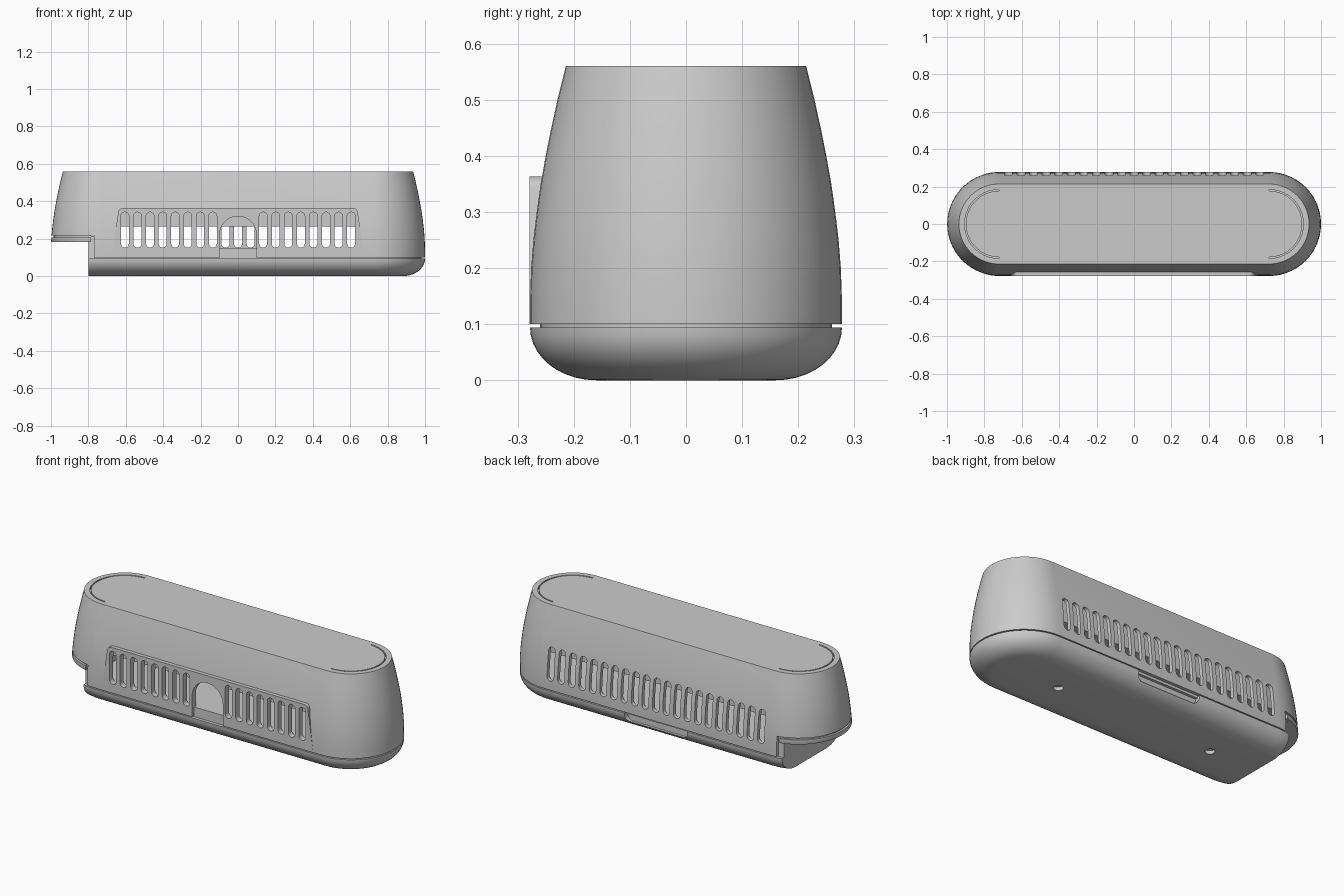
import bpy, bmesh, math

if "Cube" in bpy.data.objects:
    bpy.data.objects.remove(bpy.data.objects["Cube"])

CX = 0.722  # centres of the round ends


def finish(name, bm, helper=False):
    bmesh.ops.recalc_face_normals(bm, faces=bm.faces)
    me = bpy.data.meshes.new(name)
    bm.to_mesh(me)
    bm.free()
    ob = bpy.data.objects.new(name, me)
    bpy.context.collection.objects.link(ob)
    ob.hide_render = helper
    return ob


def loft(name, profile, helper=False, n=28):
    """Stack of stadium rings from (end radius, height) pairs."""
    bm = bmesh.new()
    rings = []
    for r, z in profile:
        ring = []
        for side in (0, 1):
            for i in range(n + 1):
                a = -math.pi / 2 + math.pi * (side + i / n)
                ring.append(bm.verts.new(((CX, -CX)[side] + r * math.cos(a), r * math.sin(a), z)))
        rings.append(ring)
    for a, b in zip(rings, rings[1:]):
        for i in range(len(a)):
            j = (i + 1) % len(a)
            bm.faces.new((a[i], a[j], b[j], b[i]))
    bm.faces.new(rings[0])
    bm.faces.new(rings[-1])
    return finish(name, bm, helper)


def prism(name, outlines, lo, hi, axis='y', helper=False):
    """Extrude flat outlines along y, or along z."""
    put = (lambda u, v, d: (u, d, v)) if axis == 'y' else (lambda u, v, d: (u, v, d))
    bm = bmesh.new()
    for pts in outlines:
        a = [bm.verts.new(put(u, v, lo)) for u, v in pts]
        b = [bm.verts.new(put(u, v, hi)) for u, v in pts]
        bm.faces.new(a)
        bm.faces.new(b)
        for i in range(len(a)):
            j = (i + 1) % len(a)
            bm.faces.new((a[i], a[j], b[j], b[i]))
    return finish(name, bm, helper)


def rect(x0, x1, v0, v1):
    return [(x0, v0), (x1, v0), (x1, v1), (x0, v1)]


def arc(cx, cy, r, a0, a1, n=10):
    return [(cx + r * math.cos(math.radians(a0 + (a1 - a0) * i / n)),
             cy + r * math.sin(math.radians(a0 + (a1 - a0) * i / n))) for i in range(n + 1)]


def slot(x, z0=0.152, z1=0.342, r=0.021):
    return arc(x, z1 - r, r, 0, 180) + arc(x, z0 + r, r, 180, 360)


def carve(ob, cutter, op='DIFFERENCE'):
    m = ob.modifiers.new("cut", 'BOOLEAN')
    m.object, m.operation, m.solver = cutter, op, 'EXACT'
    dg = bpy.context.evaluated_depsgraph_get()
    me = bpy.data.meshes.new_from_object(ob.evaluated_get(dg))
    ob.modifiers.clear()
    ob.data = me


# Cutters
helpers = []


def cutter(*args):
    ob = prism("cutter", *args, helper=True)
    helpers.append(ob)
    return ob


pitch = 0.0672
front_slots = cutter([slot(s * i * pitch) for s in (-1, 1) for i in range(2, 10)], -0.4, -0.15)
back_slots = cutter([slot(i * pitch) for i in range(-10, 11)], 0.15, 0.4)
arch = cutter([arc(0, 0.222, 0.098, 0, 180, 24) + [(-0.098, 0.09), (0.098, 0.09)]], -0.4, -0.15)
shell_notch = cutter([rect(-1.2, -0.77, 0, 0.217)], -0.5, 0.5)
base_notch = cutter([rect(-1.2, -0.8, -0.1, 0.4)], -0.5, 0.5)
end_only = cutter([rect(-1.2, -0.785, 0, 0.5)], -0.5, 0.5)
wall_only = cutter([rect(-0.8, -0.765, 0.05, 0.5)], -0.5, 0.5)
lid_grooves = cutter([arc(0.722, 0, 0.184, -90, 90, 28) + arc(0.722, 0, 0.177, 90, -90, 28),
                      arc(-0.722, 0, 0.184, 90, 270, 28) + arc(-0.722, 0, 0.177, 270, 90, 28)],
                     0.545, 0.6, 'z')
foot_holes = cutter([arc(x, 0, 0.026, 0, 345, 23) for x in (-0.5, 0.5)], -0.1, 0.02, 'z')
finger_notch = cutter([[(-0.2, 0.12)] + arc(-0.165, 0.08, 0.035, 180, 270)
                       + arc(0.165, 0.08, 0.035, 270, 360) + [(0.2, 0.12)]], 0.245, 0.4)

# Upper shell, hollow, with vents
outer = [(0.278, 0.1), (0.278, 0.14), (0.276, 0.2), (0.272, 0.25), (0.266, 0.3), (0.259, 0.35),
         (0.25, 0.4), (0.24, 0.45), (0.229, 0.5), (0.214, 0.56)]
shell = loft("upper_shell", outer)
cavity = loft("cavity", [(0.256, 0.05)] + [(r - 0.022, z) for r, z in outer[1:8]], True)
helpers.append(cavity)
for c in (cavity, shell_notch, front_slots, back_slots, arch, lid_grooves):
    carve(shell, c)

# Flat raised vent panel on the front
panel = prism("front_vent_panel", [[(-0.675, 0.1), (0.675, 0.1)] + arc(0.615, 0.337, 0.026, 10, 90)
                                   + arc(-0.615, 0.337, 0.026, 90, 170)], -0.2785, -0.245)
for c in (front_slots, arch):
    carve(panel, c)

# Rounded base with finger notch and foot holes
base = loft("lower_base", [(0.16 + 0.118 * math.sin(math.radians(t)),
                            0.094 - 0.094 * math.cos(math.radians(t))) for t in range(0, 91, 9)])
for c in (base_notch, foot_holes, finger_notch):
    carve(base, c)

# Inner floor, which also fills the seam
floor = loft("inner_floor", [(0.26, 0.085), (0.26, 0.15)])
carve(floor, base_notch)

# Wall closing the stepped end
end_wall = loft("end_wall", [(0.262, 0.09), (0.262, 0.215)])
carve(end_wall, wall_only, 'INTERSECT')

# Overhanging end plate with recessed seam above it
plate = loft("overhang_plate", [(0.275, 0.181), (0.277, 0.185), (0.276, 0.207), (0.264, 0.207), (0.264, 0.222)])
carve(plate, end_only, 'INTERSECT')

# Core hanging inside the shell
core = loft("inner_core", [(0.18, 0.265), (0.18, 0.46)])

# Small socket on the stepped end
bm = bmesh.new()
bmesh.ops.create_cone(bm, cap_ends=True, segments=24, radius1=0.022, radius2=0.022, depth=0.06)
for v in bm.verts:
    v.co = (v.co.z - 0.8, v.co.x + 0.1, v.co.y + 0.12)
socket = finish("socket_cutter", bm, True)
helpers.append(socket)
for ob in (floor, end_wall):
    carve(ob, socket)

for h in helpers:
    bpy.data.objects.remove(h)

for ob in (shell, panel, base, floor, end_wall, plate, core):
    ob.data.shade_smooth()
    ob.data.set_sharp_from_angle(angle=math.radians(30))
